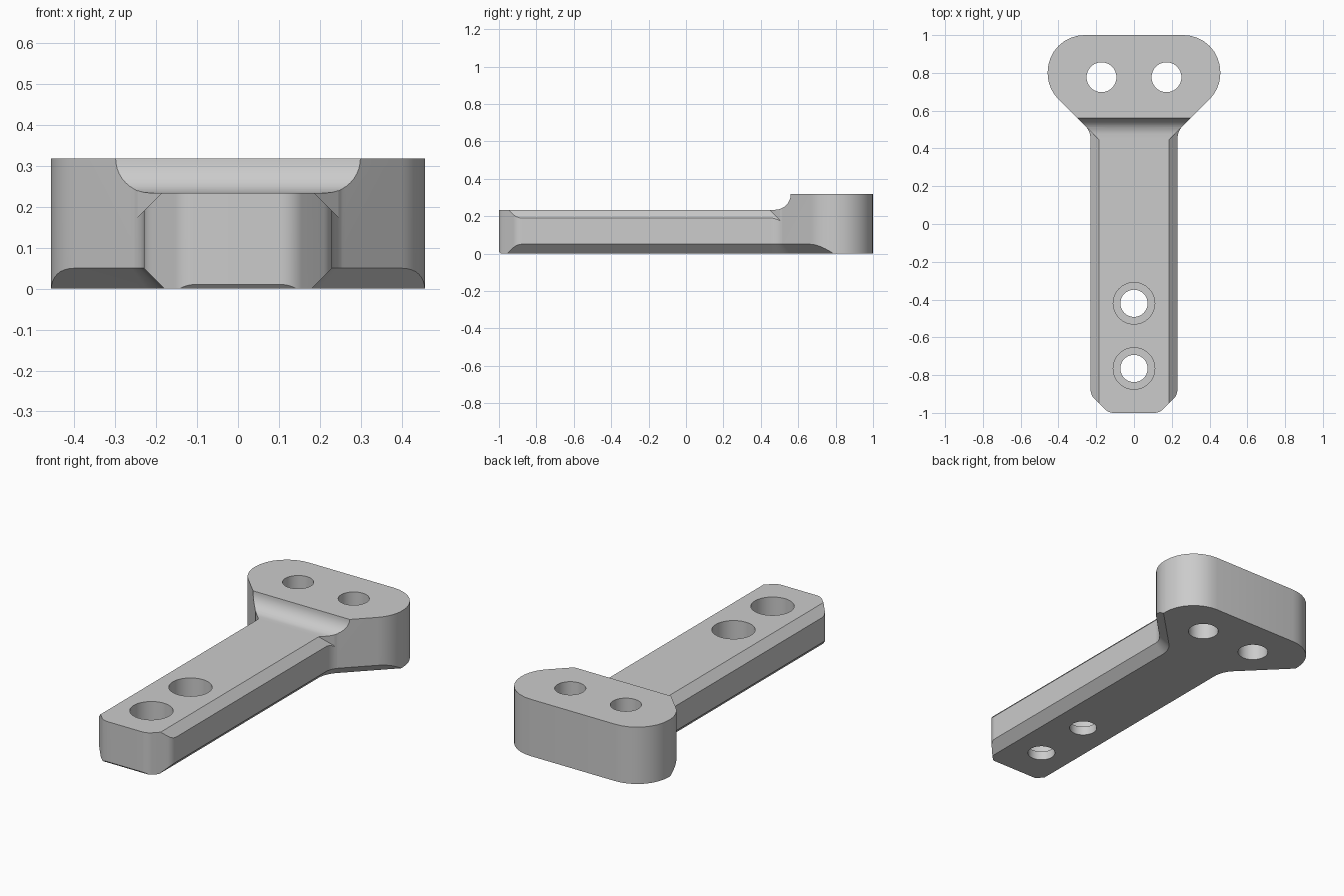
import bpy
import math
from mathutils import Vector

cube = bpy.data.objects.get("Cube")
if cube:
    bpy.data.objects.remove(cube, do_unlink=True)

WIDTH = 0.23        # half width of the arm
ARM_TOP = 0.234
HEAD_TOP = 0.318
DIAGONAL = 0.261    # the flared wall follows y = x + DIAGONAL
FILLET = 0.1        # radius between arm and flared wall

grey = bpy.data.materials.new("plain grey")
grey.use_nodes = True
colour = (0.6, 0.6, 0.6, 1)
grey.diffuse_color = colour
grey.node_tree.nodes["Principled BSDF"].inputs["Base Color"].default_value = colour


def rounded(path, steps=8):
    """Replace each (x, y, radius) corner of an open path by a tangent arc."""
    out = []
    for i, (x, y, r) in enumerate(path):
        p = Vector((x, y))
        if r == 0:
            out.append(p)
            continue
        a = (Vector(path[i - 1][:2]) - p).normalized()
        b = (Vector(path[i + 1][:2]) - p).normalized()
        half = a.angle(b) / 2
        start, end = p + a * r / math.tan(half), p + b * r / math.tan(half)
        centre = p + (a + b).normalized() * r / math.sin(half)
        u = start - centre
        sweep = u.angle_signed(end - centre)
        for k in range(steps + 1):
            t = -sweep * k / steps
            c, s = math.cos(t), math.sin(t)
            out.append(centre + Vector((u.x * c - u.y * s, u.x * s + u.y * c)))
    return out


def mirrored(half):
    return half + [Vector((-p.x, p.y)) for p in reversed(half)]


def loft(name, rings):
    """Closed solid through rings of equal point count."""
    n = len(rings[0])
    verts = [tuple(p) for ring in rings for p in ring]
    faces = [tuple(reversed(range(n))), tuple(range(len(verts) - n, len(verts)))]
    for r in range(len(rings) - 1):
        for i in range(n):
            j = (i + 1) % n
            faces.append((r * n + i, r * n + j, r * n + n + j, r * n + n + i))
    mesh = bpy.data.meshes.new(name)
    mesh.from_pydata(verts, [], faces)
    mesh.materials.append(grey)
    obj = bpy.data.objects.new(name, mesh)
    bpy.context.collection.objects.link(obj)
    # Make the normals face outward
    bpy.context.view_layer.objects.active = obj
    obj.select_set(True)
    bpy.ops.object.mode_set(mode='EDIT')
    bpy.ops.mesh.select_all(action='SELECT')
    bpy.ops.mesh.normals_make_consistent(inside=False)
    bpy.ops.object.mode_set(mode='OBJECT')
    obj.select_set(False)
    return obj


def cut(body, tool, operation='DIFFERENCE'):
    mod = body.modifiers.new("cut", 'BOOLEAN')
    mod.operation, mod.solver, mod.object = operation, 'EXACT', tool
    bpy.context.view_layer.objects.active = body
    bpy.ops.object.modifier_apply(modifier=mod.name)
    bpy.data.objects.remove(tool, do_unlink=True)


def prism(name, outline, z0, z1):
    return loft(name, [[(p[0], p[1], z) for p in outline] for z in (z0, z1)])


def hole(body, x, y, radius, z0, z1, n=48):
    ring = [(x + radius * math.cos(math.tau * k / n),
             y + radius * math.sin(math.tau * k / n)) for k in range(n)]
    cut(body, prism("hole_cutter", ring, z0, z1))


# Full-height body: arm with clipped end, flaring into a rounded head
outline = mirrored(rounded([
    (0, -1, 0), (0.135, -1, 0.07), (WIDTH, -0.905, 0.07),
    (WIDTH, WIDTH + DIAGONAL, FILLET), (0.457, 0.457 + DIAGONAL, 0.195),
    (0.457, 1, 0.195), (0, 1, 0)])[1:-1])
bracket = prism("bracket_body", outline, 0, HEAD_TOP)

# Head holes, and counterbored arm holes
for x in (-0.172, 0.172):
    hole(bracket, x, 0.777, 0.079, -0.1, 0.5)
for y in (-0.42, -0.765):
    hole(bracket, 0, y, 0.072, -0.1, 0.5)
    hole(bracket, 0, y, 0.11, 0.05, 0.5)


# Bottom chamfer along the arm sides, fillets and flared walls
def chamfer_ring(inset, z):
    x, d = WIDTH - inset, DIAGONAL + inset * math.sqrt(2)
    half = rounded([(x, -1.3, 0), (x, x + d, FILLET + inset), (1, 1 + d, 0), (1, 2, 0)])
    return [(p.x, p.y, z) for p in mirrored(half)]


envelope = loft("chamfer_envelope", [chamfer_ring(0.1, -0.05),
                                     chamfer_ring(-0.05, 0.1),
                                     chamfer_ring(-0.05, 0.5)])
cut(bracket, envelope, 'INTERSECT')

# Lower the arm, with a concave cove up to the head
radius = HEAD_TOP - ARM_TOP
cove = [(-1.3, ARM_TOP)]
for k in range(11):
    t = math.pi / 2 * k / 10
    cove.append((0.56 - radius + radius * math.sin(t), HEAD_TOP - radius * math.cos(t)))
cove += [(0.56, 0.5), (-1.3, 0.5)]
cut(bracket, loft("cove_cutter", [[(x, y, z) for y, z in cove] for x in (-0.7, 0.7)]))

# Top chamfers of the arm, ending on the line of the flared wall
for side in (-1, 1):
    wedge = [(0.165, 0.255), (0.245, 0.175), (0.245, 0.255)]
    cut(bracket, loft("edge_cutter", [
        [(side * x, -1.3, z) for x, z in wedge],
        [(side * x, x + DIAGONAL, z) for x, z in wedge]]))

# Small break on the lower front edge
edge = [(-1.02, -0.02), (-0.97, -0.02), (-1.02, 0.03)]
cut(bracket, loft("front_edge_cutter", [[(x, y, z) for y, z in edge] for x in (-0.5, 0.5)]))

bracket.select_set(True)
bpy.context.view_layer.objects.active = bracket
bpy.ops.object.shade_smooth_by_angle(angle=math.radians(25))
